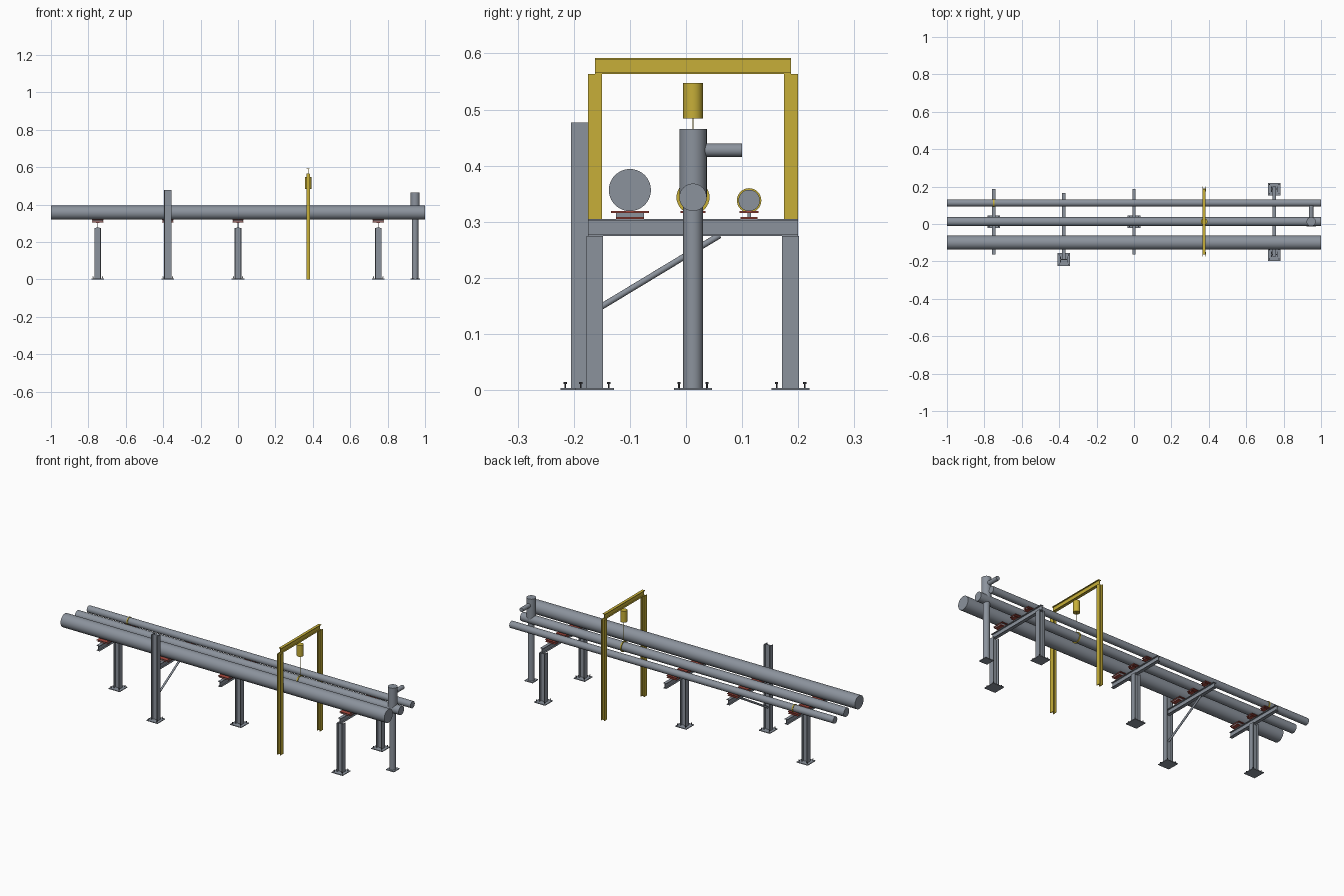
import bpy, bmesh, math
from mathutils import Vector

if "Cube" in bpy.data.objects:
    bpy.data.objects.remove(bpy.data.objects["Cube"])


def material(name, rgb):
    m = bpy.data.materials.new(name)
    m.diffuse_color = (*rgb, 1)
    m.use_nodes = True
    m.node_tree.nodes["Principled BSDF"].inputs["Base Color"].default_value = m.diffuse_color
    return m


STEEL = material("steel_grey", (0.26, 0.29, 0.335))
YELLOW = material("safety_yellow", (0.57, 0.43, 0.04))
RED = material("shoe_red", (0.40, 0.07, 0.05))
DARK = material("bolt_dark", (0.06, 0.06, 0.07))


def finish(bm, name, mat):
    bmesh.ops.recalc_face_normals(bm, faces=bm.faces)
    me = bpy.data.meshes.new(name)
    bm.to_mesh(me)
    bm.free()
    me.materials.append(mat)
    ob = bpy.data.objects.new(name, me)
    bpy.context.collection.objects.link(ob)
    return ob


def box(name, mat, x, y, z):
    """Box from (min, max) pairs."""
    bm = bmesh.new()
    bmesh.ops.create_cube(bm, size=1)
    for v in bm.verts:
        v.co = [lo + (c + 0.5) * (hi - lo) for c, (lo, hi) in zip(v.co, (x, y, z))]
    return finish(bm, name, mat)


def prism(name, mat, profile, start, end, u):
    """Extrude a closed profile from start to end; u is the profile's first axis."""
    start, end, u = Vector(start), Vector(end), Vector(u)
    w = (end - start).normalized().cross(u)
    bm = bmesh.new()
    rings = [[bm.verts.new(p + u * a + w * b) for a, b in profile] for p in (start, end)]
    n = len(profile)
    bm.faces.new(rings[0])
    bm.faces.new(rings[1])
    for i in range(n):
        j = (i + 1) % n
        bm.faces.new((rings[0][i], rings[0][j], rings[1][j], rings[1][i]))
    return finish(bm, name, mat)


def pipe(name, mat, start, end, r, sides=32):
    axis = Vector(end) - Vector(start)
    u = axis.orthogonal().normalized()
    circle = [(r * math.cos(2 * math.pi * i / sides), r * math.sin(2 * math.pi * i / sides))
              for i in range(sides)]
    ob = prism(name, mat, circle, start, end, u)
    smooth.append(ob)
    return ob


def i_beam(name, mat, start, end, u, width, height, t):
    """I section: flanges are 'width' wide along u and 'height' apart."""
    a, b, c = width / 2, height / 2, t / 2
    half = [(-a, -b), (a, -b), (a, -b + t), (c, -b + t), (c, b - t), (a, b - t)]
    return prism(name, mat, half + [(-p, -q) for p, q in half], start, end, u)


def ring(name, mat, x, y, z, r_in, r_out, length, sides=32):
    bm = bmesh.new()
    loops = []
    for px, r in ((-1, r_in), (-1, r_out), (1, r_out), (1, r_in)):
        loops.append([bm.verts.new((x + px * length / 2,
                                    y + r * math.cos(2 * math.pi * i / sides),
                                    z + r * math.sin(2 * math.pi * i / sides)))
                      for i in range(sides)])
    for k in range(4):
        p, q = loops[k], loops[(k + 1) % 4]
        for i in range(sides):
            j = (i + 1) % sides
            bm.faces.new((p[i], p[j], q[j], q[i]))
    smooth.append(finish(bm, name, mat))


smooth = []
X, Y = (1, 0, 0), (0, 1, 0)
MID = 0.0125          # y of the middle line
BEAM_LOW, BEAM_TOP, SEAT = 0.275, 0.305, 0.319

# three long pipes resting at the same level: name, y, radius
PIPES = (("large_pipe", -0.1, 0.0375), ("middle_pipe", MID, 0.0245), ("small_pipe", 0.1125, 0.019))
for name, y, r in PIPES:
    pipe(name, STEEL, (-1, y, SEAT + r), (1, y, SEAT + r), r, 40)


def column(name, x, y, top, depth=0.035):
    """H column on a bolted base plate."""
    i_beam(name, STEEL, (x, y, 0.004), (x, y, top), Y, 0.03, depth, 0.004)
    h = 0.034
    box(name + "_base_plate", STEEL, (x - h, x + h), (y - h, y + h), (0, 0.004))
    for sx in (-1, 1):
        for sy in (-1, 1):
            bx, by = x + sx * 0.025, y + sy * 0.025
            pipe(name + "_bolt", DARK, (bx, by, 0.004), (bx, by, 0.012), 0.0015, 8)
            pipe(name + "_bolt_head", DARK, (bx, by, 0.011), (bx, by, 0.0145), 0.003, 6)


def cross_beam(name, x, y0, y1):
    """Cross beam carrying a red shoe for each pipe."""
    zm = (BEAM_LOW + BEAM_TOP) / 2
    i_beam(name, STEEL, (x, y0, zm), (x, y1, zm), X, 0.018, BEAM_TOP - BEAM_LOW, 0.003)
    for pname, y, r in PIPES:
        top, low = r * 0.9, max(r * 0.67, 0.015)
        web = low if r > 0.03 else 0.003
        shoe = pname.split("_")[0] + "_shoe"
        box(shoe + "_lower_plate", RED, (x - 0.03, x + 0.03), (y - low, y + low),
            (BEAM_TOP, BEAM_TOP + 0.0035))
        box(shoe + "_upper_plate", RED, (x - 0.03, x + 0.03), (y - top, y + top),
            (SEAT - 0.0035, SEAT))
        box(shoe + "_web", STEEL, (x - 0.027, x + 0.027), (y - web, y + web),
            (BEAM_TOP + 0.003, SEAT - 0.003))


# T supports
for x in (-0.75, 0):
    column("tee_column", x, MID, BEAM_LOW)
    cross_beam("tee_beam", x, -0.1625, 0.1875)

# cantilever support with tall column and diagonal brace
column("tall_column", -0.375, -0.19, 0.477, 0.04)
cross_beam("cantilever_beam", -0.375, -0.1875, 0.165)
pipe("diagonal_brace", STEEL, (-0.375, -0.185, 0.128), (-0.375, 0.06, 0.276), 0.0055, 16)

# portal support
for y in (-0.1625, 0.1865):
    column("portal_column", 0.75, y, BEAM_LOW)
cross_beam("portal_beam", 0.75, -0.175, 0.2)

# yellow hoist frame
HX = 0.375
for y in (-0.1625, 0.1875):
    i_beam("hoist_column", YELLOW, (HX, y, 0), (HX, y, 0.563), Y, 0.025, 0.02, 0.003)
i_beam("hoist_beam", YELLOW, (HX, -0.1625, 0.5775), (HX, 0.1875, 0.5775), X, 0.016, 0.029, 0.003)
pipe("hoist_body", YELLOW, (HX, MID, 0.484), (HX, MID, 0.547), 0.0175)
pipe("hoist_cable", YELLOW, (HX, MID, 0.37), (HX, MID, 0.486), 0.0013, 8)
ring("hoist_sling", YELLOW, HX, MID, SEAT + 0.0245, 0.0243, 0.0295, 0.006)

# guide clamp on the small pipe
ring("guide_clamp", YELLOW, -0.75, 0.1125, SEAT + 0.019, 0.0188, 0.0218, 0.006)

# riser with side branch and support leg
RX = 0.947
pipe("riser", STEEL, (RX, MID, SEAT + 0.0245), (RX, MID, 0.465), 0.0245)
pipe("riser_branch", STEEL, (RX, MID, 0.4275), (RX, 0.1, 0.4275), 0.0118, 24)
pipe("riser_leg", STEEL, (RX, MID, 0.003), (RX, MID, SEAT + 0.02), 0.0175)
box("riser_base_plate", STEEL, (RX - 0.025, RX + 0.025), (MID - 0.025, MID + 0.025), (0, 0.004))

# smooth shading on round parts
for ob in smooth:
    ob.select_set(True)
bpy.context.view_layer.objects.active = smooth[0]
bpy.ops.object.shade_smooth_by_angle(angle=math.radians(35))
